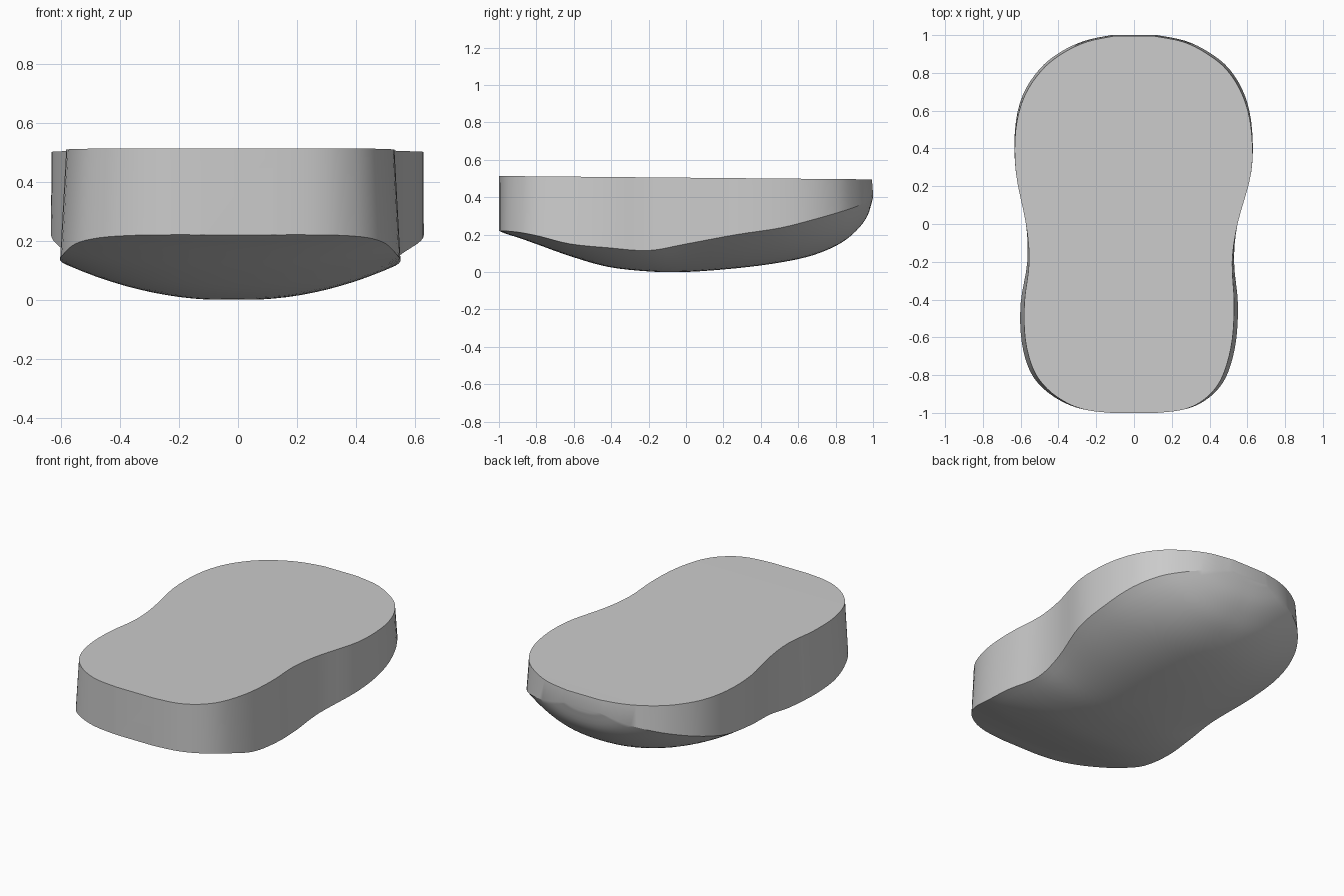
import bpy, bmesh

if "Cube" in bpy.data.objects:
    bpy.data.objects.remove(bpy.data.objects["Cube"])

# Cross-sections from front to back:
# y, left x, right x, inset of top rim, keel height, lower wall edge height
ROWS = [
    (-1.0, -.12, .12, 0, .22, .22),
    (-.985, -.25, .25, 0, .213, .22),
    (-.95, -.36, .35, .005, .20, .218),
    (-.88, -.47, .44, .012, .178, .21),
    (-.78, -.55, .50, .018, .142, .19),
    (-.62, -.595, .54, .02, .085, .15),
    (-.42, -.60, .55, .02, .028, .13),
    (-.20, -.565, .53, .01, .003, .115),
    (0, -.572, .548, 0, 0, .15),
    (.27, -.625, .62, 0, .02, .20),
    (.50, -.63, .625, .004, .05, .235),
    (.68, -.59, .587, .01, .09, .28),
    (.82, -.50, .505, .012, .15, .32),
    (.91, -.39, .395, .012, .22, .35),
    (.97, -.26, .27, .01, .30, .38),
    (1.0, -.12, .12, .01, .40, .42),
]
STEPS, COLS = 4, 24


def spline(a, b, c, d, t):
    return tuple(.5 * (2*q + (r-p)*t + (2*p-5*q+4*r-s)*t*t + (3*q-p-3*r+s)*t**3)
                 for p, q, r, s in zip(a, b, c, d))


def section(row):
    y, xl, xr, inset, keel, edge = row
    top = .513 - .009 * (y + 1)
    y = max(-1, min(1, y))
    pts = [(xl + inset, y * (1 - .6 * inset), top)]
    for i in range(COLS + 1):
        u = 2 * i / COLS - 1
        x = (xl + xr) / 2 + u * (xr - xl) / 2
        pts.append((x, y, max(0, keel + (edge - keel) * abs(u) ** 2.3)))
    pts.append((xr - inset, y * (1 - .6 * inset), top))
    return pts


# Smoothly interpolated sections
rows = []
n = len(ROWS)
for i in range(n - 1):
    for s in range(STEPS):
        rows.append(spline(ROWS[max(i-1, 0)], ROWS[i], ROWS[i+1],
                           ROWS[min(i+2, n-1)], s / STEPS))
rows.append(ROWS[-1])

# Loft the body: flat top, upright walls, domed underside
bm = bmesh.new()
rings = [[bm.verts.new(p) for p in section(r)] for r in rows]
for a, b in zip(rings, rings[1:]):
    for i in range(len(a)):
        j = (i + 1) % len(a)
        bm.faces.new((a[i], a[j], b[j], b[i]))
bm.faces.new(rings[0])
bm.faces.new(rings[-1][::-1])
bmesh.ops.recalc_face_normals(bm, faces=bm.faces)

mesh = bpy.data.meshes.new("contoured_body")
bm.to_mesh(mesh)
bm.free()
body = bpy.data.objects.new("contoured_body", mesh)
bpy.context.collection.objects.link(body)
bpy.context.view_layer.objects.active = body
body.select_set(True)
bpy.ops.object.shade_smooth_by_angle(angle=.5)
